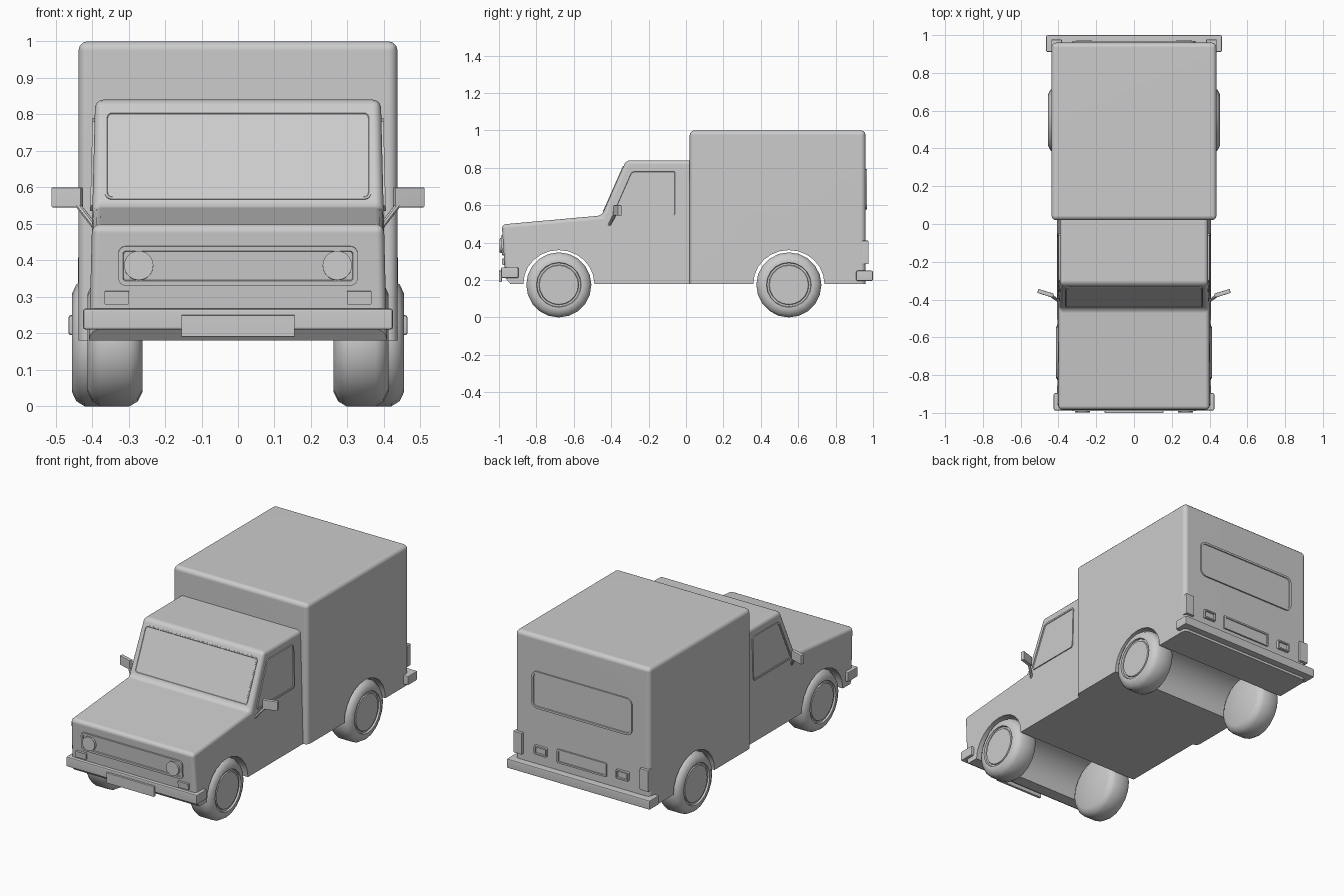
import bpy, bmesh, math
from mathutils import Matrix, Vector

cube = bpy.data.objects.get("Cube")
if cube:
    bpy.data.objects.remove(cube, do_unlink=True)

GREY = (0.6, 0.6, 0.6, 1)
paint = bpy.data.materials.new("plain grey")
paint.use_nodes = True
paint.diffuse_color = GREY
paint.node_tree.nodes["Principled BSDF"].inputs["Base Color"].default_value = GREY


def finish(bm, name, weighted=False):
    bmesh.ops.recalc_face_normals(bm, faces=bm.faces[:])
    mesh = bpy.data.meshes.new(name)
    bm.to_mesh(mesh)
    bm.free()
    mesh.materials.append(paint)
    mesh.shade_smooth()
    mesh.set_sharp_from_angle(angle=math.radians(35))
    obj = bpy.data.objects.new(name, mesh)
    bpy.context.scene.collection.objects.link(obj)
    if weighted:
        mod = obj.modifiers.new("even shading", "WEIGHTED_NORMAL")
        mod.keep_sharp = True
    return obj


def arch(y):
    """Wheel arch outline, from rear to front."""
    steps = [math.pi * i / 12 for i in range(13)]
    return [(y + 0.19 * math.cos(a), 0.18 + 0.18 * math.sin(a)) for a in steps]


def shell(name, profile, half_width, bevel, rounded):
    """Side profile extruded across the car, with chosen edges rounded."""
    bm = bmesh.new()
    sides = [[bm.verts.new((s * half_width(z), y, z)) for y, z in profile] for s in (-1, 1)]
    for side in sides:
        bm.faces.new(side)
    n = len(profile)
    for i in range(n):
        j = (i + 1) % n
        bm.faces.new((sides[0][i], sides[0][j], sides[1][j], sides[1][i]))
    bmesh.ops.recalc_face_normals(bm, faces=bm.faces[:])
    edges = [e for e in bm.edges if e.calc_face_angle(0) > 0.3 and rounded(e)]
    bmesh.ops.bevel(bm, geom=edges, offset=bevel, segments=3, profile=0.5, affect="EDGES")
    return finish(bm, name, True)


def block(name, low, high, bevel=0.008, turn=0):
    low, high = Vector(low), Vector(high)
    bm = bmesh.new()
    bmesh.ops.create_cube(bm, size=1)
    bmesh.ops.scale(bm, vec=high - low, verts=bm.verts[:])
    bmesh.ops.bevel(bm, geom=bm.edges[:], offset=bevel, segments=2, profile=0.5, affect="EDGES")
    bm.transform(Matrix.Translation((low + high) / 2) @ Matrix.Rotation(turn, 4, "Z"))
    return finish(bm, name, True)


def rod(name, start, end, radius, sides=20):
    start, end = Vector(start), Vector(end)
    d = end - start
    bm = bmesh.new()
    bmesh.ops.create_cone(bm, cap_ends=True, segments=sides, radius1=radius,
                          radius2=radius, depth=d.length)
    bm.transform(Matrix.Translation((start + end) / 2) @ d.to_track_quat("Z", "Y").to_matrix().to_4x4())
    return finish(bm, name)


def round_rect(w, h, r):
    """Outline of half width w and half height h."""
    pts = []
    for k, (sx, sy) in enumerate(((1, 1), (-1, 1), (-1, -1), (1, -1))):
        for i in range(5):
            a = math.pi / 2 * (k + i / 4)
            pts.append((sx * (w - r) + r * math.cos(a), sy * (h - r) + r * math.sin(a)))
    return pts


def panel(name, pts, centre, right, up, depth=0.008, rim=0.01):
    """Thin plate with a raised rim, lying on a flat surface."""
    right, up = Vector(right).normalized(), Vector(up).normalized()
    frame = Matrix((right, up, right.cross(up))).transposed().to_4x4()
    bm = bmesh.new()
    face = bm.faces.new([bm.verts.new((u, v, 0)) for u, v in pts])
    face.normal_update()
    if face.normal.z < 0:
        face.normal_flip()
    top = bmesh.ops.extrude_face_region(bm, geom=[face])["geom"]
    bmesh.ops.translate(bm, vec=(0, 0, depth), verts=[v for v in top if isinstance(v, bmesh.types.BMVert)])
    bm.normal_update()
    if rim:
        faces = [f for f in top if isinstance(f, bmesh.types.BMFace)]
        bmesh.ops.inset_region(bm, faces=faces, thickness=rim)
        bm.normal_update()
        bmesh.ops.inset_region(bm, faces=faces, thickness=0.002, depth=-depth * 0.6)
    bm.transform(Matrix.Translation(centre) @ frame)
    return finish(bm, name)


# Cab and bonnet
cab = [(0.03, 0.18)] + arch(-0.68) + [(-0.94, 0.18), (-0.965, 0.21), (-0.985, 0.497),
                                      (-0.45, 0.545), (-0.32, 0.84), (0.03, 0.84)]


def cab_width(z):
    return 0.4125 - 0.025 * z


shell("cab_body", cab, cab_width, 0.022,
      lambda e: max(v.co.z for v in e.verts) > 0.4 and min(v.co.y for v in e.verts) < 0)

# Cargo box
box = [(0.02, 0.18), (0.02, 1), (0.96, 1), (0.96, 0.18)] + arch(0.55)
shell("cargo_box", box, lambda z: 0.437, 0.025,
      lambda e: max(v.co.z for v in e.verts) > 0.5)

# Bumpers and number plate
block("front_bumper", (-0.425, -0.988, 0.21), (0.425, -0.895, 0.268))
block("rear_bumper", (-0.465, 0.91, 0.195), (0.465, 1.0, 0.25))
block("front_plate", (-0.155, -1.0, 0.19), (0.155, -0.985, 0.25), 0.002)

# Front face: grille panel and lamps
FRONT_UP = (0, -0.02, 0.287)
panel("grille", round_rect(0.328, 0.054, 0.02), (0, -0.977, 0.385), (1, 0, 0), FRONT_UP, 0.009, 0.013)
for side, s in (("left", 1), ("right", -1)):
    rod(side + "_headlight", (s * 0.272, -0.97, 0.385), (s * 0.272, -0.997, 0.386), 0.04, 28)
    panel(side + "_indicator", round_rect(0.034, 0.018, 0.003), (s * 0.332, -0.9712, 0.298),
          (1, 0, 0), FRONT_UP, 0.012, 0)

# Windscreen and rear window
panel("windscreen", round_rect(0.365, 0.132, 0.02), (0, -0.387, 0.687), (1, 0, 0),
      (0, 0.13, 0.295), 0.004, 0.006)
panel("rear_window", round_rect(0.325, 0.108, 0.035), (0, 0.96, 0.685), (-1, 0, 0), (0, 0, 1), 0.008, 0.012)

# Rear plate and lamps
panel("rear_plate", round_rect(0.16, 0.04, 0.006), (0, 0.96, 0.335), (-1, 0, 0), (0, 0, 1), 0.009, 0.01)
door_glass = [(-0.4, 0.55), (-0.385, 0.535), (-0.06, 0.535), (-0.05, 0.55),
              (-0.05, 0.78), (-0.06, 0.79), (-0.28, 0.79), (-0.3, 0.78)]

# Wheel section: distance across, radius
tyre = [(0, 0), (0, 0.135), (0.012, 0.16), (0.035, 0.174), (0.115, 0.174), (0.138, 0.16),
        (0.15, 0.135), (0.15, 0.12), (0.14, 0.117), (0.14, 0.107), (0.146, 0.104), (0.146, 0)]


def wheel(name, s, inner, y):
    bm = bmesh.new()
    verts = [bm.verts.new((x, 0, r)) for x, r in tyre]
    edges = [bm.edges.new(pair) for pair in zip(verts, verts[1:])]
    bmesh.ops.spin(bm, geom=verts + edges, cent=(0, 0, 0), axis=(1, 0, 0),
                   angle=2 * math.pi, steps=20)
    bmesh.ops.remove_doubles(bm, verts=bm.verts[:], dist=0.0005)
    bm.transform(Matrix.Translation((s * inner, y, 0.174)) @ Matrix.Diagonal((s, 1, 1, 1)))
    finish(bm, name)


# Paired parts
for side, s in (("left", 1), ("right", -1)):
    wheel(side + "_front_wheel", s, 0.262, -0.68)
    wheel(side + "_rear_wheel", s, 0.305, 0.55)
    panel(side + "_door_window", [(s * y, z) for y, z in door_glass], (s * cab_width(0), 0, 0),
          (0, s, 0), (-0.025 * s, 0, 1), 0.006, 0.01)
    panel(side + "_reversing_lamp", round_rect(0.04, 0.026, 0.006), (s * 0.265, 0.96, 0.335),
          (-1, 0, 0), (0, 0, 1), 0.015, 0.008)
    block(side + "_tail_lamp", (s * 0.41 - 0.028, 0.94, 0.285), (s * 0.41 + 0.028, 0.976, 0.41), 0.003)
    block(side + "_mirror", (s * 0.468 - 0.043, -0.378, 0.545), (s * 0.468 + 0.043, -0.356, 0.6),
          0.004, s * 0.3)
    rod(side + "_mirror_arm", (s * 0.395, -0.41, 0.495), (s * 0.445, -0.375, 0.56), 0.008, 8)
